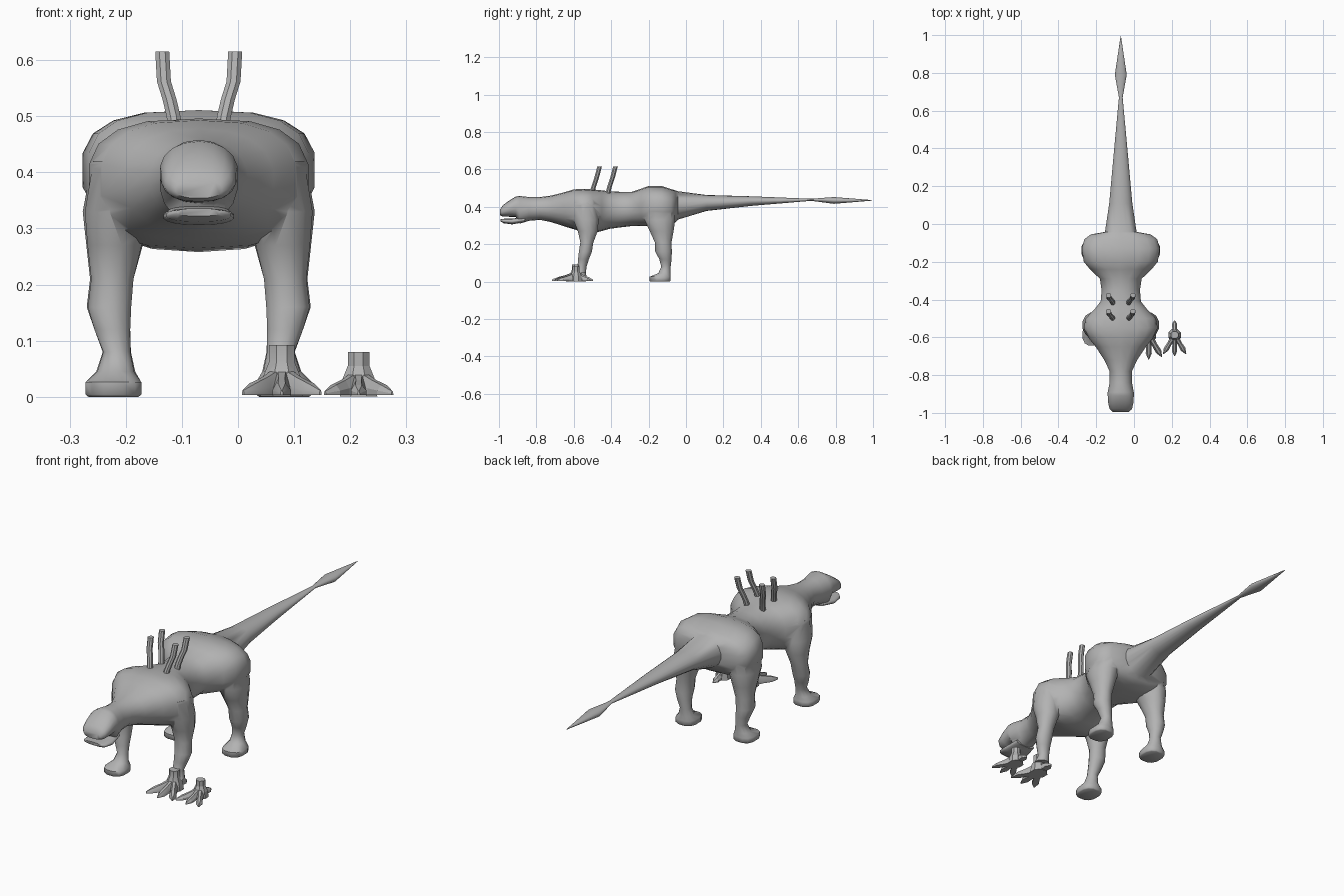
import bpy, bmesh, math
from mathutils import Vector

if "Cube" in bpy.data.objects:
    bpy.data.objects.remove(bpy.data.objects["Cube"])

CX = -0.07  # symmetry plane of the creature
gray = bpy.data.materials.new("plain gray")
gray.diffuse_color = (0.45, 0.45, 0.45, 1)
gray.use_nodes = True
gray.node_tree.nodes["Principled BSDF"].inputs["Base Color"].default_value = gray.diffuse_color


def loft(name, rings):
    """Closed skin through rings that all have the same point count."""
    bm = bmesh.new()
    loops = [[bm.verts.new(p) for p in ring] for ring in rings]
    n = len(loops[0])
    for a, b in zip(loops, loops[1:]):
        for i in range(n):
            j = (i + 1) % n
            bm.faces.new((a[i], a[j], b[j], b[i]))
    bm.faces.new(loops[0])
    bm.faces.new(loops[-1])
    bmesh.ops.recalc_face_normals(bm, faces=bm.faces)
    me = bpy.data.meshes.new(name)
    bm.to_mesh(me)
    bm.free()
    me.materials.append(gray)
    ob = bpy.data.objects.new(name, me)
    bpy.context.collection.objects.link(ob)
    return ob


def oval(c, u, v, sides, power=2.0):
    """Superellipse ring around c with half axes u and v."""
    pts = []
    for i in range(sides):
        a = 2 * math.pi * (i + 0.5) / sides
        co, si = math.cos(a), math.sin(a)
        e = 2 / power
        pts.append(Vector(c) + Vector(u) * math.copysign(abs(co) ** e, co)
                   + Vector(v) * math.copysign(abs(si) ** e, si))
    return pts


def along_y(rows, sides=18):
    return [oval((CX, y, (lo + hi) / 2), (w, 0, 0), (0, 0, (hi - lo) / 2), sides, p)
            for y, lo, hi, w, p in rows]


def smooth(ob, angle):
    bpy.ops.object.select_all(action='DESELECT')
    ob.select_set(True)
    bpy.context.view_layer.objects.active = ob
    bpy.ops.object.shade_smooth_by_angle(angle=math.radians(angle))


def union(base, parts):
    """Merge parts into base and remove them."""
    bpy.context.view_layer.objects.active = base
    for part in parts:
        m = base.modifiers.new("union", 'BOOLEAN')
        m.operation, m.solver, m.object = 'UNION', 'EXACT', part
        bpy.ops.object.modifier_apply(modifier=m.name)
        bpy.data.objects.remove(part)


# Head, torso with shoulder and hip masses, and tail: y, bottom, top, half width, power
body = loft("body", along_y([
    (-.995, .354, .385, .042, 2.4), (-.98, .348, .408, .060, 2.4),
    (-.95, .347, .430, .067, 2.3), (-.91, .345, .455, .070, 2.2),
    (-.89, .310, .458, .070, 2.2), (-.84, .325, .452, .060, 2),
    (-.78, .330, .452, .060, 2), (-.72, .318, .460, .088, 2.1),
    (-.65, .295, .478, .135, 2.3), (-.60, .280, .493, .175, 2.6),
    (-.55, .265, .496, .198, 2.8), (-.50, .258, .493, .188, 2.6),
    (-.45, .270, .488, .140, 2.3), (-.41, .282, .483, .108, 2.2),
    (-.35, .290, .480, .103, 2.2), (-.29, .297, .480, .112, 2.2),
    (-.24, .297, .497, .165, 2.5), (-.20, .297, .511, .198, 2.8),
    (-.13, .297, .511, .209, 2.8), (-.08, .303, .495, .195, 2.6),
    (-.055, .318, .487, .160, 2.4), (-.042, .332, .483, .085, 2),
    (.11, .378, .463, .062, 2), (.35, .405, .456, .040, 2),
    (.67, .432, .443, .010, 2), (.79, .416, .452, .032, 2),
    (.995, .433, .436, .001, 2)]))

# Lower jaw
jaw = loft("jaw", along_y([
    (-.992, .322, .336, .040, 2.4), (-.975, .312, .336, .058, 2.4),
    (-.93, .306, .337, .064, 2.4), (-.86, .318, .345, .052, 2.2)]))

# Legs: height, x offset, x radius, y, y radius
hind = [(.42, .130, .062, -.14, .085), (.33, .143, .066, -.14, .085),
        (.27, .150, .052, -.13, .066), (.21, .155, .040, -.122, .046),
        (.16, .160, .041, -.120, .046), (.12, .154, .033, -.110, .034),
        (.08, .146, .026, -.107, .026), (.045, .148, .036, -.115, .034)]
front = [(.42, .130, .060, -.545, .075), (.33, .143, .062, -.535, .070),
         (.27, .150, .050, -.525, .055), (.21, .154, .039, -.530, .036),
         (.16, .159, .040, -.538, .036), (.12, .154, .033, -.548, .030),
         (.08, .146, .025, -.556, .025), (.045, .148, .034, -.568, .034)]


def leg(name, rows, s, foot_y=None):
    rings = [oval((CX + s * x, y, z), (rx, 0, 0), (0, ry, 0), 12)
             for z, x, rx, y, ry in rows]
    if foot_y is not None:  # blunt foot
        for z, k in ((.026, 1), (.004, 1), (0, .9)):
            rings.append(oval((CX + s * .152, foot_y, z),
                              (.051 * k, 0, 0), (0, .058 * k, 0), 12, 2.5))
    return loft(name, rings)


legs = [leg("hind_leg", hind, s, -.138) for s in (-1, 1)]
legs += [leg("front_leg", front, -1, -.588), leg("front_leg", front, 1)]


# Clawed foot: a flared ankle, three front toes and one back toe
def clawed_foot(name, x, y, k):
    foot = loft(name, [oval((x, y, z * k), (r * k, 0, 0), (0, r * k, 0), 8)
                       for z, r in ((.001, .036), (.03, .032), (.055, .021), (.08, .021))])
    toes = []
    for dx, dy in ((-.06, -.10), (0, -.112), (.06, -.10), (0, .078)):
        d = Vector((dx, dy, 0)) * k
        side = Vector((-dy, dx, 0)).normalized()
        rings = []
        for t, w, h in ((0, .018, .045), (.45, .012, .027), (.75, .014, .018), (1, .002, .007)):
            c = Vector((x, y, 0.003 * k)) + d * t
            rings.append([c + side * (a * w * k) + Vector((0, 0, b * h * k))
                          for a, b in ((-1, 0), (1, 0), (1, .45), (.4, 1), (-.4, 1), (-1, .45))])
        toes.append(loft("toe", rings))
    union(foot, toes)
    return foot


union(body, [jaw] + legs)
smooth(body, 55)
smooth(clawed_foot("clawed_front_foot", .078, -.588, 1.15), 35)
clawed_foot("loose_clawed_foot", .215, -.588, 1.0)

# Four bent back spines
for s in (-1, 1):
    for y in (-.50, -.415):
        spine = loft("back_spine", [
            oval((CX + s * x, y + dy, z), (.0135, 0, 0), (0, .0135, 0), 8)
            for x, dy, z in ((.040, -.004, .465), (.045, .004, .50), (.052, .014, .53),
                             (.062, .024, .562), (.065, .038, .615))])
        smooth(spine, 40)

# Small brow ridges over the eyes
for s in (-1, 1):
    brow = loft("brow", [oval((CX + s * x, y, z), (r, 0, 0), (0, 0, r), 6)
                         for x, y, z, r in ((.042, -.968, .392, .004), (.053, -.945, .402, .009),
                                            (.054, -.915, .415, .004))])
    smooth(brow, 60)
